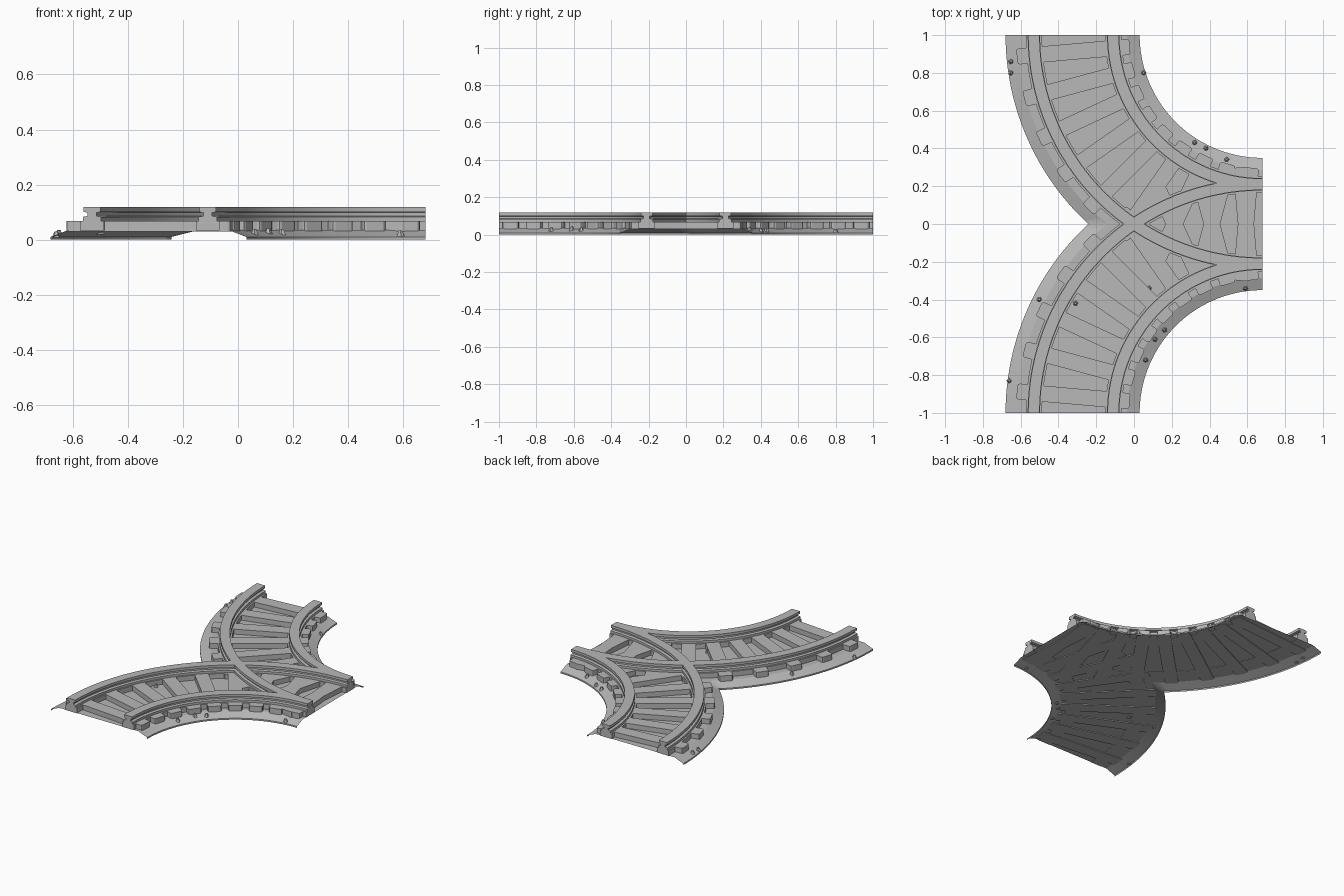
import bpy, bmesh, math, random
from mathutils import Matrix, Vector

cube = bpy.data.objects.get("Cube")
if cube:
    bpy.data.objects.remove(cube, do_unlink=True)

CX, CY = 0.68, 1.0        # centre of the curved branch
STEPS = 45                # segments per quarter turn
TIES = 9
BED_Z, TIE_Z = 0.035, 0.068
RAILS = {"inner": 0.79, "outer": 1.21}

grey = bpy.data.materials.new("track_grey")
grey.use_nodes = True
colour = (0.48, 0.48, 0.48, 1)
grey.diffuse_color = colour
grey.node_tree.nodes["Principled BSDF"].inputs["Base Color"].default_value = colour


def on_arc(r, angle, z):
    """Point at radius r; angle 0 is the far end, a quarter turn is the side end."""
    return Vector((CX - r * math.cos(angle), CY - r * math.sin(angle), z))


def finish(name, bm, mirror=True, merge=False, smooth=True):
    mesh = bpy.data.meshes.new(name)
    bm.to_mesh(mesh)
    bm.free()
    mesh.materials.append(grey)
    obj = bpy.data.objects.new(name, mesh)
    bpy.context.collection.objects.link(obj)
    if mirror:
        mod = obj.modifiers.new("other_branch", "MIRROR")
        mod.use_axis = (False, True, False)
        mod.use_mirror_merge = merge
    if smooth:
        bpy.ops.object.select_all(action="DESELECT")
        obj.select_set(True)
        bpy.context.view_layer.objects.active = obj
        bpy.ops.object.shade_smooth_by_angle(angle=math.radians(20))
    return obj


def sweep(profile, closed=True):
    """Sweep an (r, z) profile through a quarter turn."""
    bm = bmesh.new()
    rings = [[bm.verts.new(on_arc(r, math.pi / 2 * i / STEPS, z)) for r, z in profile]
             for i in range(STEPS + 1)]
    n = len(profile)
    for a, b in zip(rings, rings[1:]):
        for j in range(n if closed else n - 1):
            k = (j + 1) % n
            bm.faces.new((a[j], a[k], b[k], b[j]))
    if closed:
        bm.faces.new(rings[0])
        bm.faces.new(rings[-1][::-1])
    bmesh.ops.recalc_face_normals(bm, faces=bm.faces)
    return bm


# Ballast bed: hollow sheet with sloping shoulders, joined along the middle
bed = sweep([(0.65, 0), (0.65, 0.01), (0.715, BED_Z),
             (1.295, BED_Z), (1.36, 0.01), (1.36, 0)], closed=False)
bmesh.ops.bisect_plane(bed, geom=bed.verts[:] + bed.edges[:] + bed.faces[:],
                       plane_co=(0, 0, 0), plane_no=(0, 1, 0), clear_inner=True)
if sum(f.normal.z * f.calc_area() for f in bed.faces) < 0:
    bmesh.ops.reverse_faces(bed, faces=bed.faces)
finish("ballast_bed", bed, merge=True)

# Rails: I-shaped section standing on a wide base strip
half_section = [(0.033, TIE_Z), (0.033, 0.083), (0.016, 0.086),
                (0.016, 0.098), (0.03, 0.101), (0.03, 0.118)]
for side, radius in RAILS.items():
    section = ([(radius + w, z) for w, z in half_section]
               + [(radius - w, z) for w, z in reversed(half_section)])
    finish(side + "_rail", sweep(section))
    low, high = radius - 0.043, radius + 0.043
    finish(side + "_rail_base", sweep([(low, 0.033), (high, 0.033),
                                       (high, TIE_Z), (low, TIE_Z)]))

# Cross ties: radial bars with rounded ends
ties = bmesh.new()
for i in range(TIES):
    angle = (i + 0.5) * math.pi / 2 / TIES
    place = (Matrix.Translation(on_arc(1.005, angle, (0.03 + TIE_Z) / 2))
             @ Matrix.Rotation(angle, 4, "Z")
             @ Matrix.Diagonal((0.6, 0.085, TIE_Z - 0.03, 1)))
    verts = bmesh.ops.create_cube(ties, size=1, matrix=place)["verts"]
    upright = [e for e in {e for v in verts for e in v.link_edges}
               if abs(e.verts[0].co.z - e.verts[1].co.z) > 0.01]
    bmesh.ops.bevel(ties, geom=upright, offset=0.012, segments=2,
                    profile=0.5, affect="EDGES")
finish("cross_ties", ties)

# Loose stones scattered on the shoulders and between the ties
random.seed(4)
stones = bmesh.new()
spots = [(-0.65, 0.86), (-0.65, 0.8), (0.05, 0.8), (0.32, 0.43), (0.38, 0.4),
         (0.49, 0.34), (0.06, 0.42), (-0.21, 0.37), (-0.5, -0.4), (-0.66, -0.83),
         (0.59, -0.34), (0.16, -0.56), (0.11, -0.61), (0.06, -0.72),
         (-0.43, -0.71), (-0.13, -0.62), (0.08, -0.34), (-0.31, -0.42)]
for x, y in spots:
    r = math.hypot(x - CX, abs(y) - CY)
    depth = min(r - 0.65, 1.36 - r)
    z = min(BED_Z, 0.01 + 0.38 * max(depth, 0))
    turn = Matrix.Rotation(random.uniform(0, 6), 4, "Z")
    bmesh.ops.create_cone(stones, cap_ends=True, segments=5, radius1=0.016,
                          radius2=0.006, depth=0.022,
                          matrix=Matrix.Translation((x, y, z + 0.006)) @ turn)
finish("loose_stones", stones, mirror=False, smooth=False)
